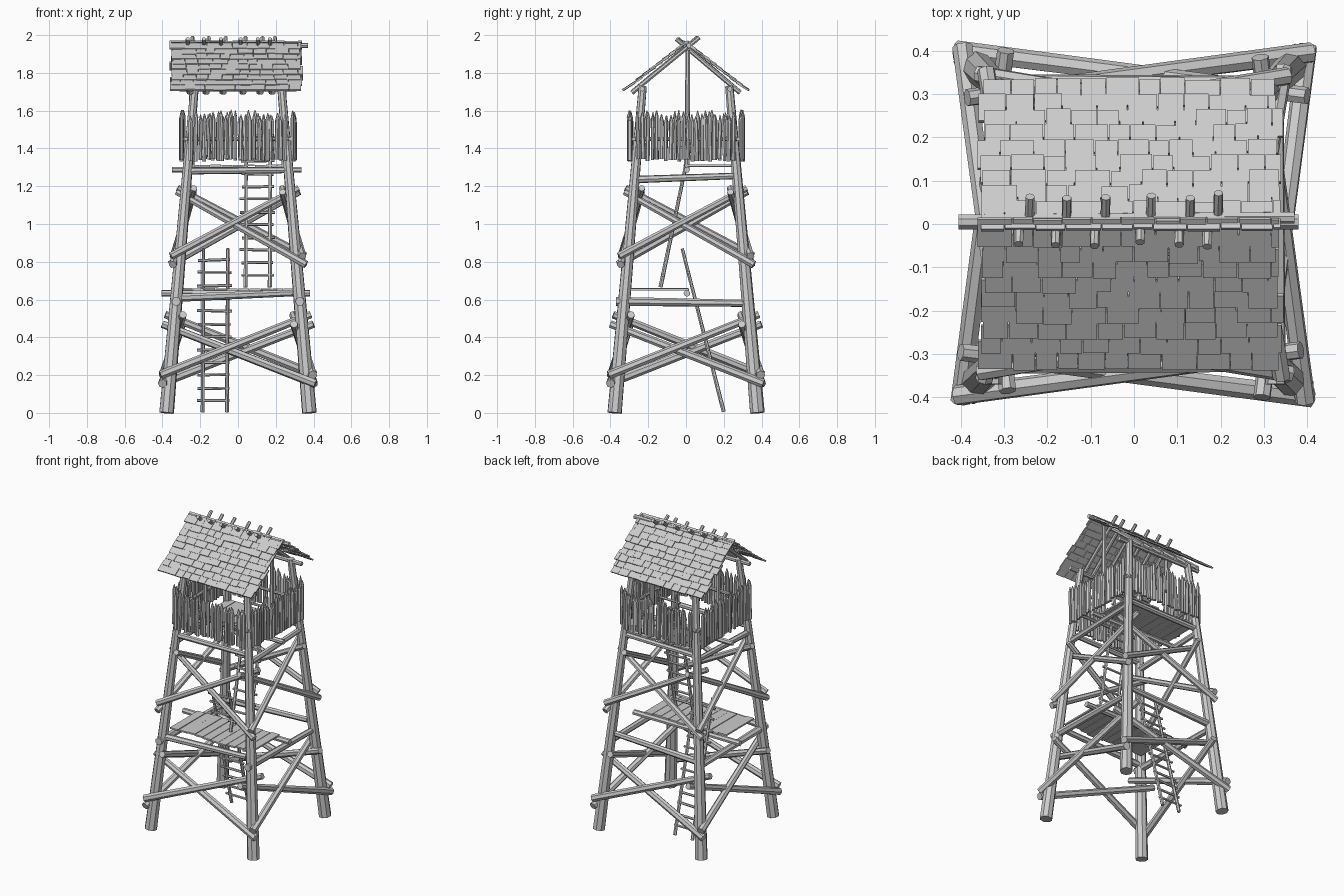
import bpy, bmesh, math, random
from mathutils import Vector, Matrix

if "Cube" in bpy.data.objects:
    bpy.data.objects.remove(bpy.data.objects["Cube"])

random.seed(4)
R = random.uniform


def log(bm, a, b, r1, r2=None, sides=7):
    """Tapered flat-sided pole from a to b."""
    a, b = Vector(a), Vector(b)
    d = b - a
    m = (Matrix.Translation((a + b) / 2) @ d.to_track_quat('Z', 'Y').to_matrix().to_4x4()
         @ Matrix.Rotation(R(0, 1), 4, 'Z'))
    bmesh.ops.create_cone(bm, cap_ends=True, segments=sides, radius1=r1,
                          radius2=r1 if r2 is None else r2, depth=d.length, matrix=m)


def box(bm, loc, size, rot=None):
    m = Matrix.Translation(loc) @ (rot or Matrix()) @ Matrix.Diagonal((*size, 1))
    bmesh.ops.create_cube(bm, size=1, matrix=m)


def finish(name, bm):
    me = bpy.data.meshes.new(name)
    bm.to_mesh(me)
    bm.free()
    ob = bpy.data.objects.new(name, me)
    bpy.context.collection.objects.link(ob)
    return ob


def half(z):
    """Distance of the post centres from the axis at height z."""
    return 0.378 - 0.148 * z / 1.72


# Corner posts
bm = bmesh.new()
for sx in (-1, 1):
    for sy in (-1, 1):
        log(bm, (sx * half(0), sy * half(0), 0), (sx * half(1.73), sy * half(1.73), 1.73), 0.039, 0.022, 8)
finish("corner_posts", bm)

# Crossed braces: low end outside the post, high end inside it, turned onto four faces
levels = [(0.41, 0.20, 0.385, 0.52, 0.41, 0.155, 0.40, 0.47, 0.024),
          (0.355, 0.83, 0.32, 1.19, 0.36, 0.785, 0.325, 1.17, 0.021)]
for n, (x0, z0, x1, z1, x2, z2, x3, z3, r) in enumerate(levels):
    bm = bmesh.new()
    for k in range(4):
        t = Matrix.Rotation(k * math.pi / 2, 3, 'Z')
        out, inn = 0.035, 0.042
        log(bm, t @ Vector((-x0, -half(z0) - out, z0)), t @ Vector((x1, -half(z1) + inn, z1)), r, r * 0.85)
        log(bm, t @ Vector((x2, -half(z2) - out, z2)), t @ Vector((-x3, -half(z3) + inn, z3)), r, r * 0.85)
    finish(("lower_braces", "upper_braces")[n], bm)

# Horizontal beams, with a long middle beam under each platform
bm = bmesh.new()
for s in (-1, 1):
    log(bm, (-0.31, s * half(0.62), 0.61), (0.29, s * half(0.62), 0.635), 0.022, 0.018)
    log(bm, (s * half(0.59), -0.37, 0.59), (s * half(0.59), 0.32, 0.58), 0.024, 0.019)
    log(bm, (-0.27, s * half(1.28), 1.28), (0.27, s * half(1.28), 1.285), 0.018, 0.016)
    log(bm, (s * half(1.25), -0.27, 1.235), (s * half(1.25), 0.28, 1.255), 0.02, 0.017)
log(bm, (-0.405, 0.005, 0.633), (0.38, 0.005, 0.633), 0.018)
log(bm, (-0.35, 0.005, 1.287), (0.335, 0.005, 1.287), 0.016)
finish("cross_beams", bm)


def platform(name, hx, y0, y1, z, count):
    bm = bmesh.new()
    w = 2 * hx / count
    for i in range(count):
        a, b = y0 + R(-.01, .01), y1 + R(-.01, .01)
        box(bm, (-hx + (i + .5) * w, (a + b) / 2, z + R(-.002, .002)), (w * 0.95, b - a, 0.01))
    finish(name, bm)


platform("lower_platform", 0.30, -0.29, 0.01, 0.655, 10)
platform("upper_platform", 0.265, -0.005, 0.265, 1.309, 9)


def ladder(name, x0, x1, foot, top, rungs):
    bm = bmesh.new()
    (ya, za), (yb, zb) = foot, top
    for x in (x0, x1):
        log(bm, (x, ya, za), (x + 0.004, yb, zb), 0.011, 0.009, 6)
    for i in range(rungs):
        t = 0.07 + 0.86 * i / (rungs - 1)
        y, z = ya + (yb - ya) * t, za + (zb - za) * t
        log(bm, (x0 - .025 + R(-.008, .008), y, z + R(-.004, .004)),
            (x1 + .02 + R(-.008, .008), y, z + R(-.004, .004)), 0.008, sides=6)
    finish(name, bm)


ladder("lower_ladder", -0.187, -0.058, (0.20, 0.005), (-0.02, 0.87), 12)
ladder("upper_ladder", 0.04, 0.168, (-0.135, 0.665), (0.045, 1.53), 12)

# Palisade of pointed stakes on all four sides, tied by an inner rail
bm = bmesh.new()
for k in range(4):
    t = Matrix.Rotation(k * math.pi / 2, 3, 'Z')
    n = 22
    for i in range(n):
        x = -0.25 + 0.5 * i / (n - 1) + R(-.004, .004)
        y = -0.295 + R(-.007, .007)
        lean, r = R(-.006, .006), R(.009, .0125)
        lo, hi = 1.335 + R(-.004, .01), 1.56 + R(-.025, .012)
        top = Vector((x + lean, y, hi))
        log(bm, t @ Vector((x, y, lo)), t @ top, r, r, 6)
        log(bm, t @ top, t @ (top + Vector((0, 0, 0.033))), r, 0.002, 6)
    log(bm, t @ Vector((-0.27, -0.277, 1.45)), t @ Vector((0.27, -0.277, 1.45)), 0.01)
finish("palisade", bm)

# Roof frame: king posts, ridge pole, eave plates and crossing rafters
bm = bmesh.new()
for s in (-1, 1):
    log(bm, (s * 0.245, 0.005, 1.285), (s * 0.245, 0.01, 1.92), 0.015, 0.012)
    log(bm, (-0.31, s * 0.232, 1.715), (0.31, s * 0.232, 1.715), 0.014)
log(bm, (-0.345, 0.01, 1.945), (0.37, 0.015, 1.945), 0.014)
finish("roof_frame", bm)
bm = bmesh.new()
for x in (-0.24, -0.155, -0.065, 0.04, 0.13, 0.195):
    log(bm, (x - 0.008, -0.287, 1.695), (x, 0.065 + R(-.008, .008), 1.987), 0.013, 0.011)
    log(bm, (x - 0.02, 0.287, 1.695), (x - 0.026, -0.05 + R(-.012, .012), 1.98), 0.013, 0.011)
finish("rafters", bm)

# Overlapping shingle rows on both slopes
slope = math.atan2(0.25, 0.315)
rows = 9
for s, name in ((-1, "front_shingles"), (1, "back_shingles")):
    bm = bmesh.new()
    rot = Matrix.Rotation(-s * (slope - 0.10), 4, 'X')
    for i in range(rows):
        f = (i + 0.75) / rows
        y, z = 0.328 - 0.318 * f, 1.708 + 0.245 * f
        x, end = -0.352 + R(-.012, .008), 0.338 + R(-.015, .008)
        while x < end - 0.015:
            w = min(R(0.045, 0.085), end - x)
            box(bm, (x + w / 2, s * (y + R(-.003, .003)), z + R(-.002, .002)),
                (w - 0.002, 0.075, 0.009), rot)
            x += w
    finish(name, bm)
